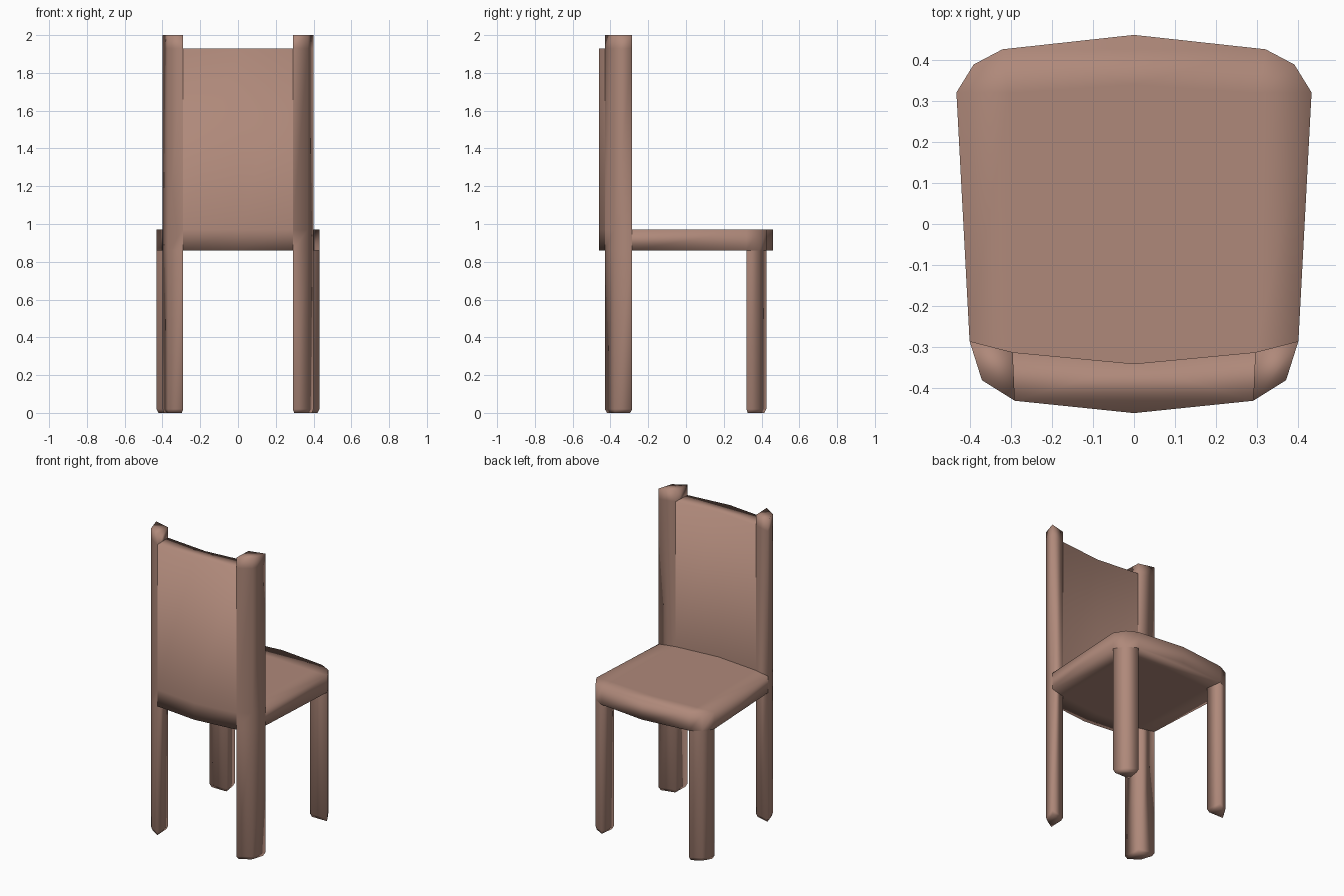
import bpy
import bmesh
from collections import Counter

if "Cube" in bpy.data.objects:
    bpy.data.objects.remove(bpy.data.objects["Cube"])

wood = bpy.data.materials.new("dusty brown wood")
wood.diffuse_color = (0.43, 0.25, 0.195, 1)
wood.use_nodes = True
wood.node_tree.nodes["Principled BSDF"].inputs["Base Color"].default_value = wood.diffuse_color

# Heights: floor, foot bevel, seat bottom, seat top, backrest top, post top
FLOOR, FOOT, SEAT_LO, SEAT_HI, BACK_TOP, POST_TOP = 0, 0.02, 0.86, 0.97, 1.93, 2.0

# Plan outlines (right half where mirrored)
POST = [(0.40, -0.285), (0.295, -0.312), (0.29, -0.43), (0.37, -0.38)]
CORNER = [(0.305, 0.32), (0.432, 0.32), (0.39, 0.388), (0.32, 0.425)]
SIDE = [(0.295, -0.312), (0.40, -0.285), (0.432, 0.32), (0.305, 0.32)]


def mirror(outline):
    return [(-x, y) for x, y in reversed(outline)]


def symmetric(half):
    """Close a half outline that starts and ends on the centre line."""
    return half + [p for p in mirror(half) if p[0] != 0]


MIDDLE = symmetric([(0, -0.34), (0.295, -0.312), (0.305, 0.32), (0, 0.34)])
FRONT = symmetric([(0, 0.34), (0.305, 0.32), (0.32, 0.425), (0, 0.46)])
BACK = symmetric([(0, -0.46), (0.29, -0.43), (0.295, -0.312), (0, -0.34)])


def prism(outline, levels):
    """Faces of an upright prism, slightly narrowed where it meets the floor."""
    cx = sum(p[0] for p in outline) / len(outline)
    cy = sum(p[1] for p in outline) / len(outline)
    rings = []
    for z in levels:
        s = 0.84 if z == FLOOR else 1
        rings.append([(round(cx + (x - cx) * s, 4), round(cy + (y - cy) * s, 4), z)
                      for x, y in outline])
    n = len(outline)
    faces = [rings[0][::-1], rings[-1]]
    for lo, hi in zip(rings, rings[1:]):
        faces += [[lo[i], lo[(i + 1) % n], hi[(i + 1) % n], hi[i]] for i in range(n)]
    return faces


# Each part is one or more prisms
post_levels = (FLOOR, FOOT, SEAT_LO, SEAT_HI, BACK_TOP, POST_TOP)
leg_levels = (FLOOR, FOOT, SEAT_LO)
seat_levels = (SEAT_LO, SEAT_HI)
seat_cells = [MIDDLE, FRONT, SIDE, mirror(SIDE), CORNER, mirror(CORNER)]
parts = {
    "back_post_right": prism(POST, post_levels),
    "back_post_left": prism(mirror(POST), post_levels),
    "front_leg_right": prism(CORNER, leg_levels),
    "front_leg_left": prism(mirror(CORNER), leg_levels),
    "backrest": prism(BACK, (SEAT_LO, SEAT_HI, BACK_TOP)),
    "seat": [f for cell in seat_cells for f in prism(cell, seat_levels)],
}

# Faces shared by two touching prisms are hidden joints and are left out
count = Counter(frozenset(f) for faces in parts.values() for f in faces)

for name, faces in parts.items():
    bm = bmesh.new()
    verts = {}
    for face in faces:
        if count[frozenset(face)] == 1:
            for co in face:
                if co not in verts:
                    verts[co] = bm.verts.new(co)
            bm.faces.new([verts[co] for co in face]).smooth = True
    bmesh.ops.recalc_face_normals(bm, faces=bm.faces)
    mesh = bpy.data.meshes.new(name)
    bm.to_mesh(mesh)
    bm.free()
    mesh.materials.append(wood)
    bpy.context.collection.objects.link(bpy.data.objects.new(name, mesh))
